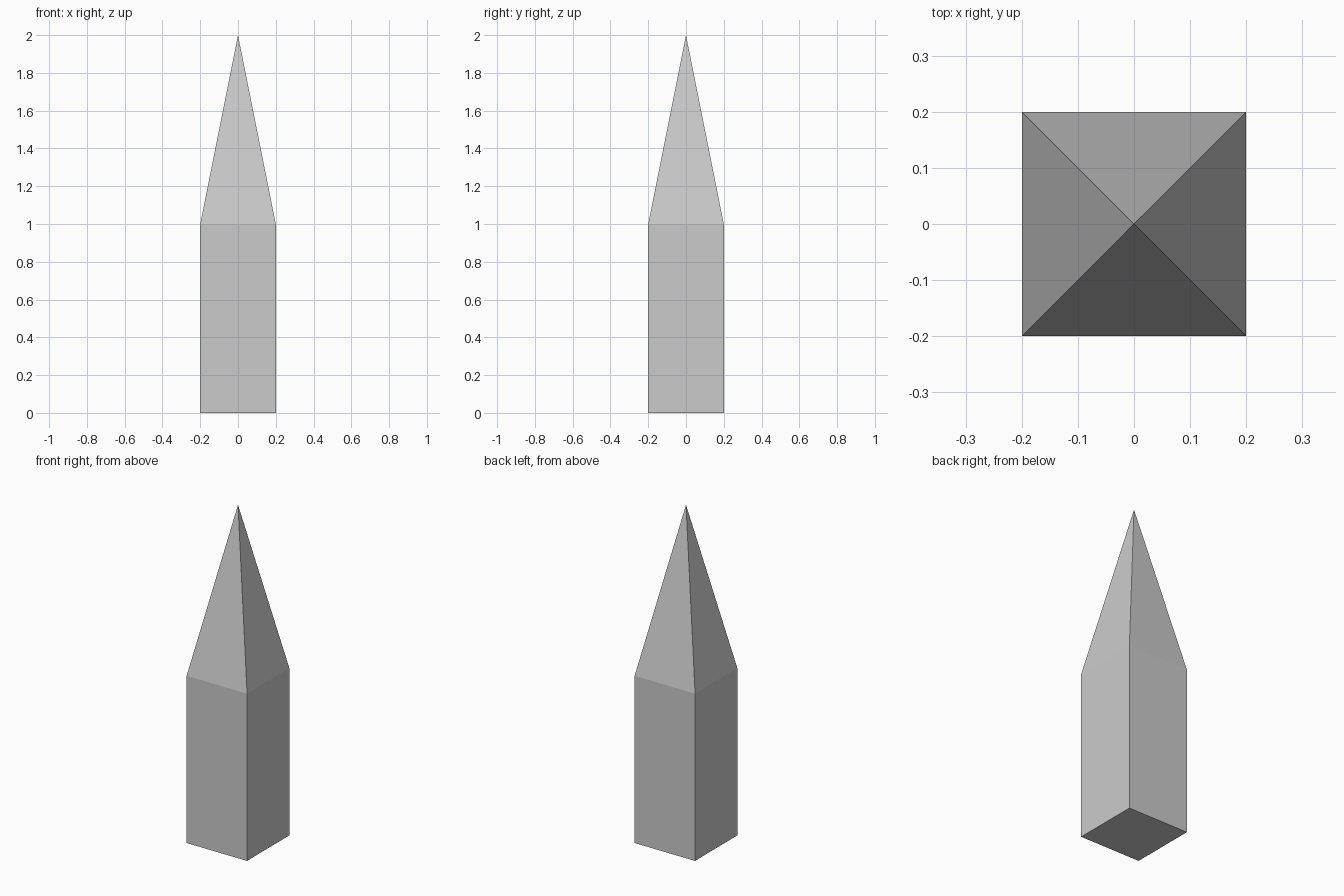
import bpy, bmesh

if "Cube" in bpy.data.objects:
    bpy.data.objects.remove(bpy.data.objects["Cube"])

HALF = 0.2       # half width of the square shaft
SHOULDER = 1.0   # height where the point begins
TIP = 2.0        # height of the apex

bm = bmesh.new()

# Square base
base = bm.faces.new([bm.verts.new((x * HALF, y * HALF, 0))
                     for x, y in ((-1, -1), (1, -1), (1, 1), (-1, 1))])

# Shaft: extrude the base upwards, keeping the bottom closed
ext = bmesh.ops.extrude_face_region(bm, geom=[base], use_keep_orig=True)
top_verts = [g for g in ext["geom"] if isinstance(g, bmesh.types.BMVert)]
top_face = next(g for g in ext["geom"] if isinstance(g, bmesh.types.BMFace))
bmesh.ops.translate(bm, verts=top_verts, vec=(0, 0, SHOULDER))

# Pyramid point: split the top face around a raised centre
poke = bmesh.ops.poke(bm, faces=[top_face])
poke["verts"][0].co = (0, 0, TIP)

bmesh.ops.recalc_face_normals(bm, faces=bm.faces)
mesh = bpy.data.meshes.new("pointed_post")
bm.to_mesh(mesh)
bm.free()
bpy.context.collection.objects.link(bpy.data.objects.new("pointed_post", mesh))
